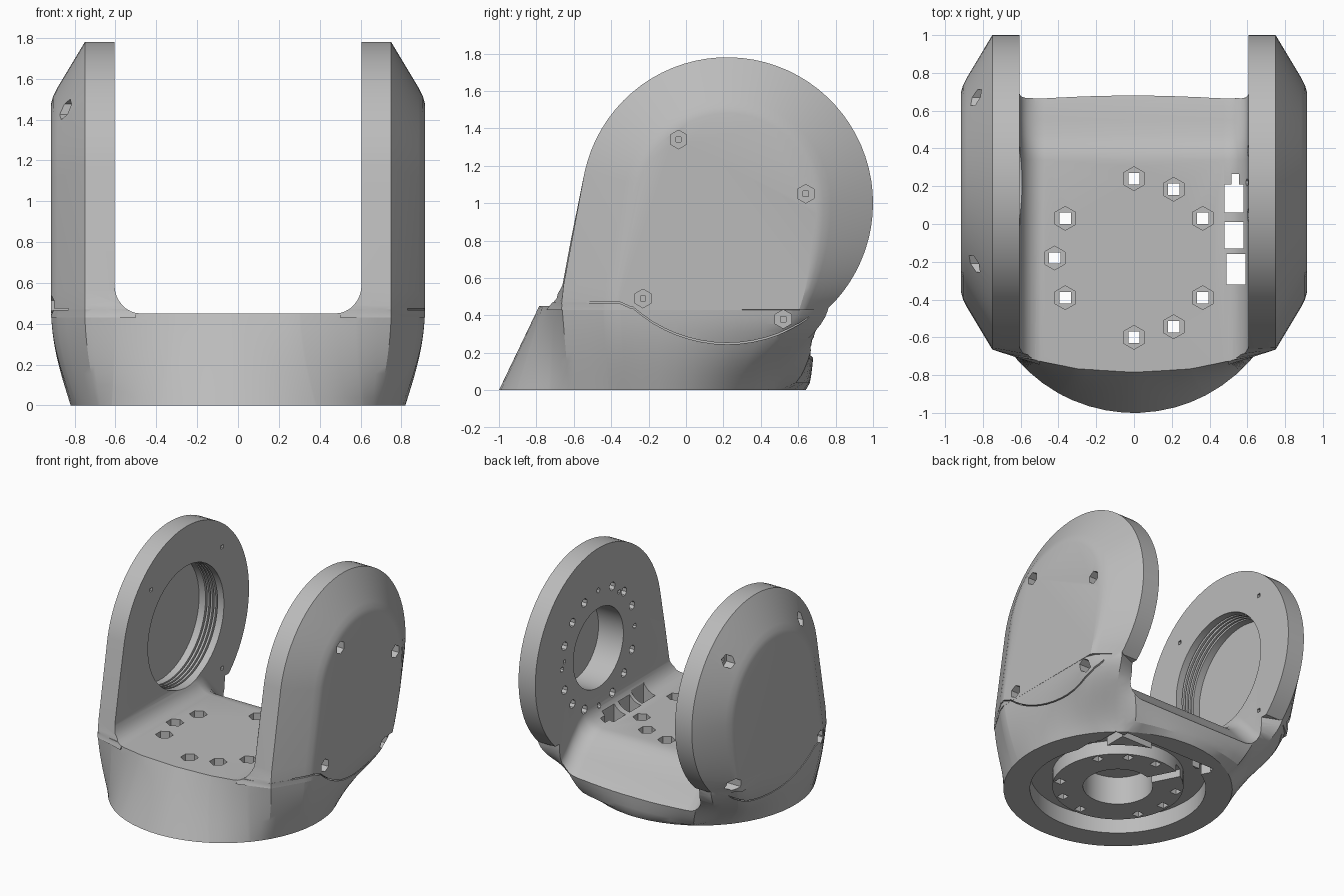
import bpy, bmesh, math
from mathutils import Vector, Matrix

cube = bpy.data.objects.get("Cube")
if cube:
    bpy.data.objects.remove(cube, do_unlink=True)

grey = bpy.data.materials.new("machined_grey")
grey.use_nodes = True
grey.diffuse_color = (0.5, 0.5, 0.5, 1)
grey.node_tree.nodes["Principled BSDF"].inputs["Base Color"].default_value = grey.diffuse_color

PIVOT_Y, PIVOT_Z = 0.22, 1.0      # hinge axis
BASE_Y = -0.18                    # turntable axis


def add_mesh(name, bm):
    bmesh.ops.recalc_face_normals(bm, faces=bm.faces)
    mesh = bpy.data.meshes.new(name)
    bm.to_mesh(mesh)
    bm.free()
    mesh.materials.append(grey)
    obj = bpy.data.objects.new(name, mesh)
    bpy.context.scene.collection.objects.link(obj)
    return obj


def loft(name, rings):
    """Skin equal-length closed rings and cap both ends."""
    bm = bmesh.new()
    loops = [[bm.verts.new(p) for p in ring] for ring in rings]
    for a, b in zip(loops, loops[1:]):
        for i in range(len(a)):
            j = (i + 1) % len(a)
            bm.faces.new((a[i], a[j], b[j], b[i]))
    bm.faces.new(loops[0])
    bm.faces.new(loops[-1])
    return add_mesh(name, bm)


def rod(axis, centre, radius, start, end, sides=48):
    """Prism along x or z; centre holds the two other coordinates."""
    rings = []
    for h in (start, end):
        ring = []
        for i in range(sides):
            a = math.tau * (i + 0.5) / sides
            u, v = centre[0] + radius * math.cos(a), centre[1] + radius * math.sin(a)
            ring.append((h, u, v) if axis == "x" else (u, v, h))
        rings.append(ring)
    return loft("cutter", rings)


def box(centre, size, turn=0):
    bm = bmesh.new()
    bmesh.ops.create_cube(bm, size=1)
    bm.transform(Matrix.Translation(centre) @ Matrix.Rotation(turn, 4, "Z") @ Matrix.Diagonal((*size, 1)))
    return add_mesh("cutter", bm)


def combine(target, other, operation="DIFFERENCE"):
    other.hide_render = True
    mod = target.modifiers.new("combine", "BOOLEAN")
    mod.operation, mod.solver, mod.object = operation, "EXACT", other
    bpy.context.view_layer.update()
    graph = bpy.context.evaluated_depsgraph_get()
    mesh = bpy.data.meshes.new_from_object(target.evaluated_get(graph))
    target.modifiers.clear()
    target.data = mesh
    bpy.data.objects.remove(other, do_unlink=True)


# Base: round foot blending up into the yoke outline
half = [(0, -.775), (.3, -.76), (.6, -.705), (.75, -.665), (.885, -.44), (.915, -.36),
        (.915, .56), (.885, .63), (.75, .765), (.6, .7), (0, .69)]
outline = [Vector(p) for p in half] + [Vector((-x, y)) for x, y in half[-2:0:-1]]
hub = Vector((0, BASE_Y))


def outline_hit(angle):
    d = Vector((math.cos(angle), math.sin(angle)))
    for a, b in zip(outline, outline[1:] + outline[:1]):
        a, e = a - hub, b - a
        det = d.x * e.y - d.y * e.x
        if abs(det) > 1e-9:
            dist = (a.x * e.y - a.y * e.x) / det
            s = (a.x * d.y - a.y * d.x) / det
            if dist > 0 and -1e-5 <= s <= 1 + 1e-5:
                return hub + d * dist


angles = sorted({round(math.atan2(p.y - hub.y, p.x), 5) for p in outline}
                | {round(math.tau * i / 56 - 3.1, 5) for i in range(56)})
rings = []
for k in range(13):
    t = k / 12
    swell = math.sin(t * math.pi / 2)
    ring = []
    for a in angles:
        foot = hub + Vector((math.cos(a), math.sin(a))) * 0.82
        top = outline_hit(a)
        # The back lip rises steeply; the arm corners sweep out slowly
        corner = min(max((abs(top.x) - 0.6) / 0.15, 0), 1)
        ty = t if a < 0 else swell ** (0.4 + 1.6 * corner)
        ring.append((foot.x + (top.x - foot.x) * swell, foot.y + (top.y - foot.y) * ty, 0.47 * t))
    rings.append(ring)
yoke = loft("yoke_body", rings)


# Arms: rounded plates with bevelled outer covers
def arm_ring(x, inset):
    f = inset / 0.27
    r = 0.78 - inset
    flare = max(0.75 - abs(x), 0) / 0.25
    ring = [(x, y - grow * flare + inset, z)
            for y, grow, z in ((-.665, .08, .43), (-.662, .04, .49), (-.655, .01, .56))]
    for i in range(37):
        a = math.radians(168 * (1 - i / 36))
        ring.append((x, PIVOT_Y + r * math.cos(a), PIVOT_Z + r * math.sin(a)))
    # Rear edge: round on the rim, nearly straight on the cover face
    for i in range(1, 11):
        s = i / 10
        a = math.radians(-47 * s)
        rim = Vector((PIVOT_Y + 0.78 * math.cos(a), PIVOT_Z + 0.78 * math.sin(a)))
        face = Vector((PIVOT_Y + 0.51 - 0.11 * s * s, PIVOT_Z - 0.57 * s))
        p = rim.lerp(face, f)
        ring.append((x, p.x, p.y))
    return ring


for side in (-1, 1):
    stations = ((.5, 0), (.75, 0), (.885, .225), (.905, .265), (.915, .3))
    combine(yoke, loft("arm", [arm_ring(side * x, d) for x, d in stations]), "UNION")


# Channel between the arms, scooping down at the back
def channel_ring(y, floor):
    right = [(0.605, 2.2)]
    for i in range(9):
        a = math.pi / 2 * i / 8
        right.append((0.475 + 0.13 * math.cos(a), floor + 0.14 - 0.14 * math.sin(a)))
    points = right + [(-x, z) for x, z in reversed(right)]
    return [(x, y, z) for x, z in points]


path = ((-1.3, .45), (.34, .45), (.4, .437), (.47, .39), (.55, .305), (.62, .225), (.7, .155), (1.3, .1))
combine(yoke, loft("cutter", [channel_ring(y, z) for y, z in path]))

# Cover seam on each arm
seam = [(-.9, .467), (-.63, .467), (-.36, .467), (-.3, .44)]
for i in range(17):
    a = math.radians(-132 + 84 * i / 16)
    seam.append((PIVOT_Y + .755 * math.cos(a), PIVOT_Z + .755 * math.sin(a)))
band = seam + [(y, z + 0.008) for y, z in reversed(seam)]
for side in (-1, 1):
    combine(yoke, loft("cutter", [[(side * x, y, z) for y, z in band] for x in (.83, 1.1)]))

# Threaded bore in the right arm, bearing seat in the left arm
pivot = (PIVOT_Y, PIVOT_Z)
combine(yoke, rod("x", pivot, 0.47, -0.5, -0.82, 64))
for x in (-.66, -.69, -.72, -.75):
    combine(yoke, rod("x", pivot, 0.49, x, x - 0.014, 64))
combine(yoke, rod("x", pivot, 0.31, 0.5, 0.82, 48))
for i in range(16):
    a = math.tau * i / 16
    spot = (PIVOT_Y + 0.45 * math.cos(a), PIVOT_Z + 0.45 * math.sin(a))
    combine(yoke, rod("x", spot, 0.034 if i % 4 else 0.02, 0.5, 0.72, 8))

# Cover screws: hexagonal pocket and a narrow hole through the arm
screws = {1: ((-.04, 1.34), (.64, 1.05), (-.23, .49), (.52, .38)),
          -1: ((-.21, 1.45), (.67, 1.45), (-.36, .49), (.67, .5))}
for side, spots in screws.items():
    for spot in spots:
        combine(yoke, rod("x", spot, 0.05, side * 0.79, side * 1.1, 6))
        combine(yoke, rod("x", spot, 0.02, side * 0.595, side * 1.1, 4))

# Turntable underside: ring groove around a hub, blind centre hole, cable slots
ring_cutter = rod("z", hub, 0.63, -0.1, 0.13, 64)
combine(ring_cutter, rod("z", hub, 0.47, 0.02, 0.3, 64))
combine(ring_cutter, rod("z", hub, 0.25, -0.12, 0.24, 40), "UNION")
slot_turn = math.radians(117)
slot_mid = hub + Vector((math.cos(slot_turn), math.sin(slot_turn))) * 0.45
combine(ring_cutter, box((slot_mid.x, slot_mid.y, 0), (0.52, 0.08, 0.16), slot_turn), "UNION")
combine(ring_cutter, box((.06, .45, 0), (0.8, 0.06, 0.15)), "UNION")
combine(ring_cutter, box((.5, .29, 0), (0.08, 0.3, 0.14)), "UNION")
combine(yoke, ring_cutter)

# Floor bolts, three places left blank
for step in range(12):
    if step in (0, 4, 8):
        continue
    a = math.tau * step / 12
    spot = (0.42 * math.cos(a), BASE_Y + 0.42 * math.sin(a))
    combine(yoke, rod("z", spot, 0.063, 0.36, 0.6, 6))
    combine(yoke, rod("z", spot, 0.042, -0.1, 0.6, 4))

# Cable openings beside the left arm
for x, y, width, length in ((.53, .135, .1, .15), (.53, -.06, .1, .14), (.54, -.24, .1, .16), (.535, .235, .04, .06)):
    combine(yoke, box((x, y, 0.25), (width, length, 0.8)))

# Smooth shading with sharp edges kept
bpy.ops.object.select_all(action="DESELECT")
yoke.select_set(True)
bpy.context.view_layer.objects.active = yoke
bpy.ops.object.shade_smooth_by_angle(angle=math.radians(25))
